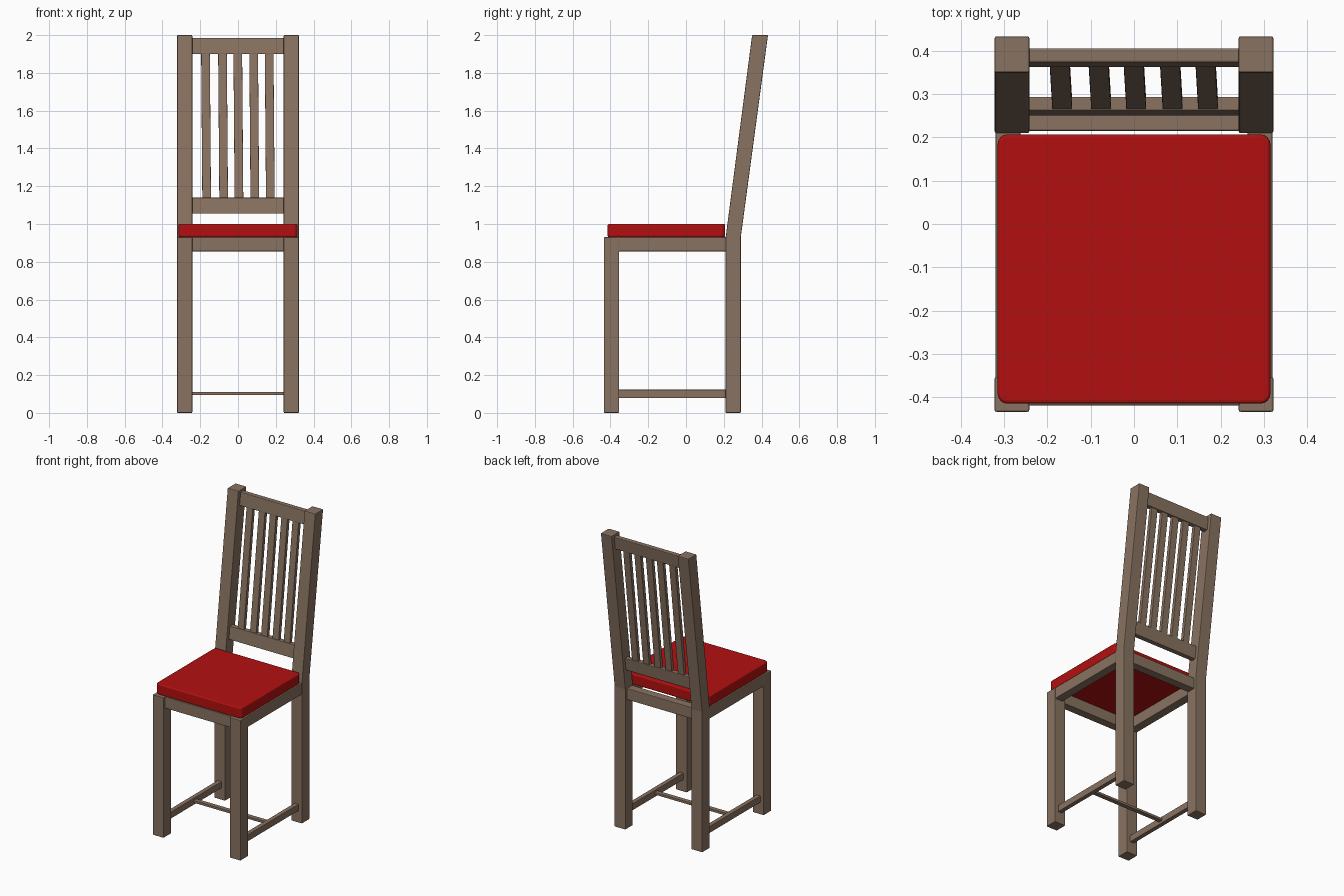
import bpy, bmesh

if "Cube" in bpy.data.objects:
    bpy.data.objects.remove(bpy.data.objects["Cube"])

def material(name, rgb):
    m = bpy.data.materials.new(name)
    m.diffuse_color = (*rgb, 1)
    m.use_nodes = True
    m.node_tree.nodes["Principled BSDF"].inputs["Base Color"].default_value = m.diffuse_color
    return m

WOOD = material("brown_wood", (0.25, 0.17, 0.12))
RED = material("red_fabric", (0.45, 0.005, 0.005))
SEAT_Z, TOP_Z = 0.93, 2.0

def lean(z):
    """Centre of the leaning back posts at height z."""
    return 0.25 + 0.142 * (z - SEAT_Z) / (TOP_Z - SEAT_Z)

def prism(name, x0, x1, profile, skew=0.0, bevel=0.004, segments=2, mat=WOOD):
    """Extrude a y-z profile from x0 to x1; skew shifts x per unit of height."""
    bm = bmesh.new()
    zmid = sum(z for _, z in profile) / len(profile)
    rings = [[bm.verts.new((x + skew * (z - zmid), y, z)) for y, z in profile]
             for x in (x0, x1)]
    bm.faces.new(rings[0])
    bm.faces.new(rings[1][::-1])
    n = len(profile)
    for i in range(n):
        j = (i + 1) % n
        bm.faces.new((rings[0][i], rings[1][i], rings[1][j], rings[0][j]))
    bmesh.ops.recalc_face_normals(bm, faces=bm.faces)
    me = bpy.data.meshes.new(name)
    bm.to_mesh(me)
    bm.free()
    me.materials.append(mat)
    ob = bpy.data.objects.new(name, me)
    bpy.context.collection.objects.link(ob)
    b = ob.modifiers.new("edge_rounding", 'BEVEL')
    b.width, b.segments, b.limit_method = bevel, segments, 'ANGLE'
    return ob

def box(name, x0, x1, y0, y1, z0, z1, **kw):
    return prism(name, x0, x1, [(y0, z0), (y1, z0), (y1, z1), (y0, z1)], **kw)

def leaning(name, x0, x1, z0, z1, t, **kw):
    a, b, h = lean(z0), lean(z1), t / 2
    return prism(name, x0, x1, [(a - h, z0), (a + h, z0), (b + h, z1), (b - h, z1)], **kw)

for side, s in (("left", -1), ("right", 1)):
    def span(a, b):
        return sorted((s * a, s * b))
    # Straight front leg, and rear leg that bends back above the seat
    box(f"front_leg_{side}", *span(0.242, 0.322), -0.434, -0.354, 0, SEAT_Z)
    yt = lean(TOP_Z)
    prism(f"rear_leg_{side}", *span(0.242, 0.322),
          [(0.21, 0), (0.29, 0), (0.29, SEAT_Z), (yt + 0.042, TOP_Z),
           (yt - 0.042, TOP_Z), (0.21, SEAT_Z)])
    # Side frame rail and low side stretcher
    box(f"side_apron_{side}", *span(0.262, 0.32), -0.358, 0.214, 0.855, SEAT_Z)
    box(f"side_stretcher_{side}", *span(0.267, 0.297), -0.358, 0.214, 0.078, 0.123)

# Front and rear frame rails, cross stretcher
box("front_apron", -0.246, 0.246, -0.42, -0.365, 0.855, SEAT_Z)
box("rear_apron", -0.246, 0.246, 0.215, 0.272, 0.855, SEAT_Z)
box("cross_stretcher", -0.27, 0.27, -0.085, -0.055, 0.094, 0.11, bevel=0.002)

# Back rails and slightly tilted slats
leaning("lower_back_rail", -0.246, 0.246, 1.055, 1.14, 0.033)
leaning("top_back_rail", -0.246, 0.246, 1.90, 1.985, 0.033)
for i, x in enumerate((-0.169, -0.079, 0.002, 0.086, 0.168)):
    leaning(f"back_slat_{i + 1}", x - 0.023, x + 0.023, 1.13, 1.91, 0.024,
            skew=-0.008, bevel=0.002)

# Seat cushion: rounded vertical corners and softened rims
seat = box("seat_cushion", -0.315, 0.315, -0.415, 0.207, SEAT_Z, 1.0, mat=RED,
           bevel=0.008, segments=3)
bm = bmesh.new()
bm.from_mesh(seat.data)
corners = [e for e in bm.edges if abs(e.verts[0].co.z - e.verts[1].co.z) > 0.01]
bmesh.ops.bevel(bm, geom=corners, offset=0.022, segments=4, profile=0.5, affect='EDGES')
bm.to_mesh(seat.data)
bm.free()
